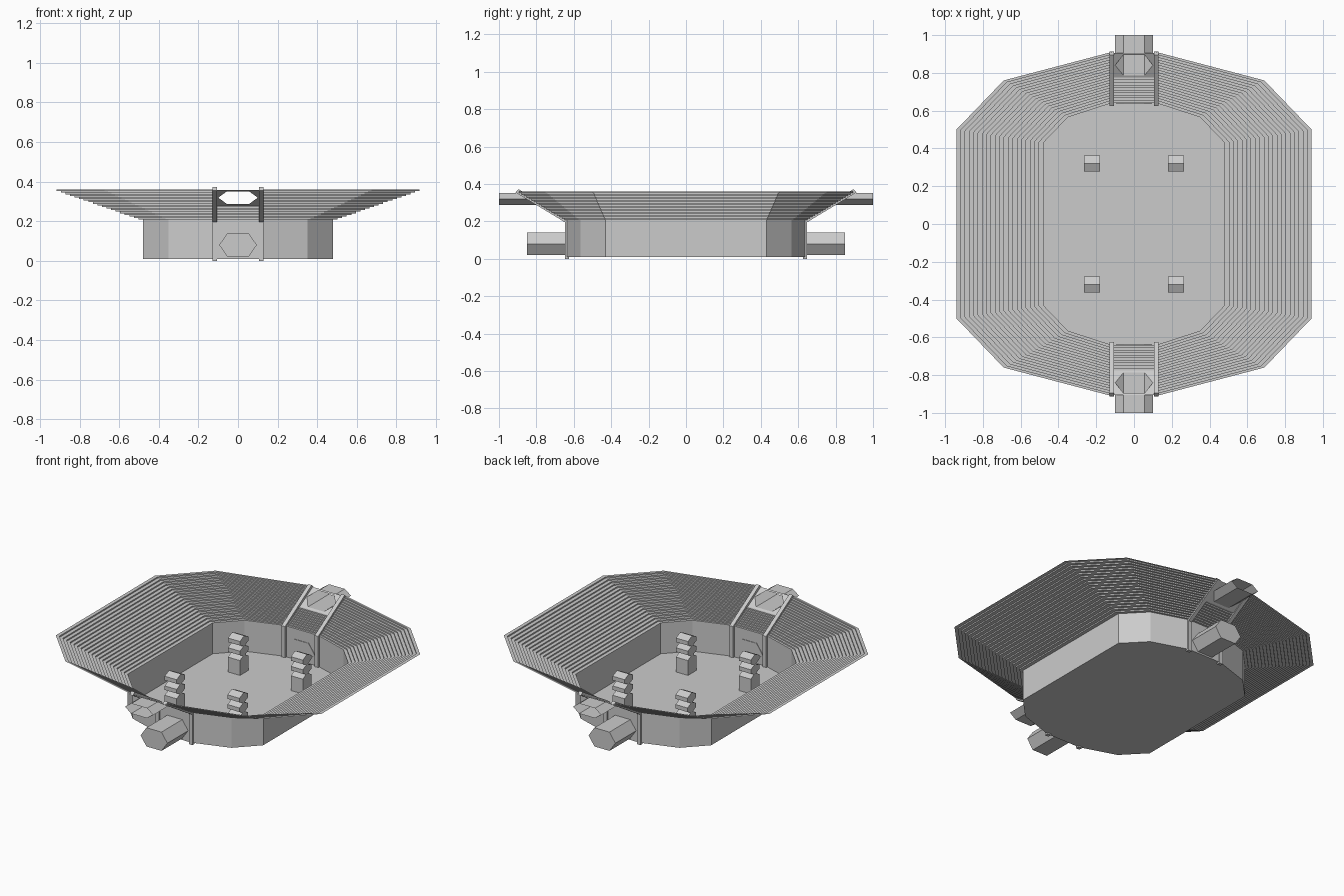
import bpy
import bmesh

cube = bpy.data.objects.get("Cube")
if cube:
    bpy.data.objects.remove(cube)

grey = bpy.data.materials.new("light grey")
grey.use_nodes = True
COLOUR = (0.6, 0.6, 0.6, 1)
grey.diffuse_color = COLOUR
grey.node_tree.nodes["Principled BSDF"].inputs["Base Color"].default_value = COLOUR

FLOOR, WALL_TOP, RIM = 0.01, 0.20, 0.36
INNER_Y, OUTER_Y = 0.64, 0.91
STEPS = 20


def build(name, verts, faces, recalc=False):
    mesh = bpy.data.meshes.new(name)
    mesh.from_pydata(verts, [], faces)
    mesh.materials.append(grey)
    if recalc:
        bm = bmesh.new()
        bm.from_mesh(mesh)
        bmesh.ops.recalc_face_normals(bm, faces=bm.faces)
        bm.to_mesh(mesh)
        bm.free()
    obj = bpy.data.objects.new(name, mesh)
    bpy.context.collection.objects.link(obj)
    return obj


def strips(rows, closed=False):
    """Quads joining successive rows of points."""
    n = len(rows[0])
    verts = [p for row in rows for p in row]
    faces = []
    for r in range(len(rows) - 1):
        for i in range(n if closed else n - 1):
            j = (i + 1) % n
            faces.append((r * n + i, r * n + j, (r + 1) * n + j, (r + 1) * n + i))
    return verts, faces


def prism(name, start, end):
    """Closed solid between two matching outlines."""
    verts, faces = strips([start, end], closed=True)
    n = len(start)
    faces += [tuple(range(n)), tuple(range(n, 2 * n))]
    return build(name, verts, faces, recalc=True)


def stairs(inner, outer, count, z0, z1):
    """Risers and treads climbing from the inner line to the outer line."""
    rows = []
    for k in range(count + 1):
        t = k / count
        line = [(a[0] + (b[0] - a[0]) * t, a[1] + (b[1] - a[1]) * t)
                for a, b in zip(inner, outer)]
        for level in (k, k + 1):
            if level <= count:
                z = z0 + (z1 - z0) * level / count
                rows.append([(x, y, z) for x, y in line])
    return strips(rows)


def slope_z(y):
    return WALL_TOP + (y - INNER_Y) * (RIM - WALL_TOP) / (OUTER_Y - INNER_Y)


def slope_y(z):
    return INNER_Y + (z - WALL_TOP) * (OUTER_Y - INNER_Y) / (RIM - WALL_TOP)


def hexagon(cz, w, h):
    """Flat-topped hexagon as x, z pairs."""
    f = w * 0.56
    return [(-f, cz + h), (f, cz + h), (w, cz), (f, cz - h), (-f, cz - h), (-w, cz)]


# Half outlines running front to back
inner_q = [(0.12, 0.64), (0.35, 0.565), (0.48, 0.43)]
outer_q = [(0.12, 0.91), (0.69, 0.76), (0.94, 0.50)]


def half(quarter):
    return [(x, -y) for x, y in quarter] + quarter[::-1]


# Arena floor and wall
right_side = half(inner_q)
ring = right_side + [(-x, y) for x, y in right_side[::-1]]
build("arena_floor", [(x, y, FLOOR) for x, y in ring], [tuple(range(len(ring)))])
build("arena_wall", *strips([[(x, y, z) for x, y in ring] for z in (FLOOR, WALL_TOP)], closed=True))

# Stepped stands on both sides
for side, s in (("left", 1), ("right", -1)):
    a, b = ([(s * x, y) for x, y in half(q)] for q in (inner_q, outer_q))
    build(side + "_stand", *stairs(a, b, STEPS, WALL_TOP, RIM))

# Gates at the front and back
for end, s in (("front", -1), ("back", 1)):
    # Steps below the gate plate
    low, high = 0.775, 0.905
    build(end + "_gate_steps", *stairs(
        [(-0.11, s * INNER_Y), (0.11, s * INNER_Y)],
        [(-0.11, s * low), (0.11, s * low)], 10, WALL_TOP, slope_z(low)))

    # Sloping plate with a hexagonal opening
    opening = hexagon(0.319, 0.10, 0.032)
    rim = [(x, s * slope_y(z), z) for x, z in opening]
    corners = [(x, s * y, slope_z(y)) for x, y in
               ((-0.11, high), (0.11, high), (0.11, low), (-0.11, low))]
    build(end + "_gate_plate", corners + rim,
          [(0, 1, 5, 4), (2, 3, 8, 7), (1, 2, 7, 6, 5), (3, 0, 4, 9, 8)])

    # Open upper tunnel
    mouth = [(x, s * 1.0, z) for x, z in opening]
    build(end + "_upper_tunnel", *strips([rim, mouth], closed=True))

    # Closed lower tunnel
    tube = hexagon(0.08, 0.095, 0.06)
    prism(end + "_lower_tunnel", [(x, s * 0.637, z) for x, z in tube],
          [(x, s * 0.85, z) for x, z in tube])

    # Bent rails beside the gate
    profile = [(0.625, 0), (0.647, 0), (0.647, 0.195), (0.912, 0.355),
               (0.895, 0.372), (0.625, 0.21)]
    for side, m in (("left", 1), ("right", -1)):
        prism(f"{end}_{side}_rail", [(m * 0.105, s * y, z) for y, z in profile],
              [(m * 0.13, s * y, z) for y, z in profile])

# Stacked posts on the floor
d = 0.043
post = [(-d, FLOOR), (d, FLOOR), (d, 0.105), (0, 0.128), (-d, 0.105)]


def block(cz):
    return [(0, cz - 0.034), (d, cz - 0.013), (d, cz + 0.013),
            (0, cz + 0.034), (-d, cz + 0.013), (-d, cz - 0.013)]


for end, sy in (("front", -1), ("back", 1)):
    for side, sx in (("left", 1), ("right", -1)):
        parts = (("post", post), ("middle_block", block(0.152)), ("top_block", block(0.214)))
        for part, shape in parts:
            prism(f"{end}_{side}_{part}",
                  [(sx * 0.18, sy * 0.32 + y, z) for y, z in shape],
                  [(sx * 0.265, sy * 0.32 + y, z) for y, z in shape])
